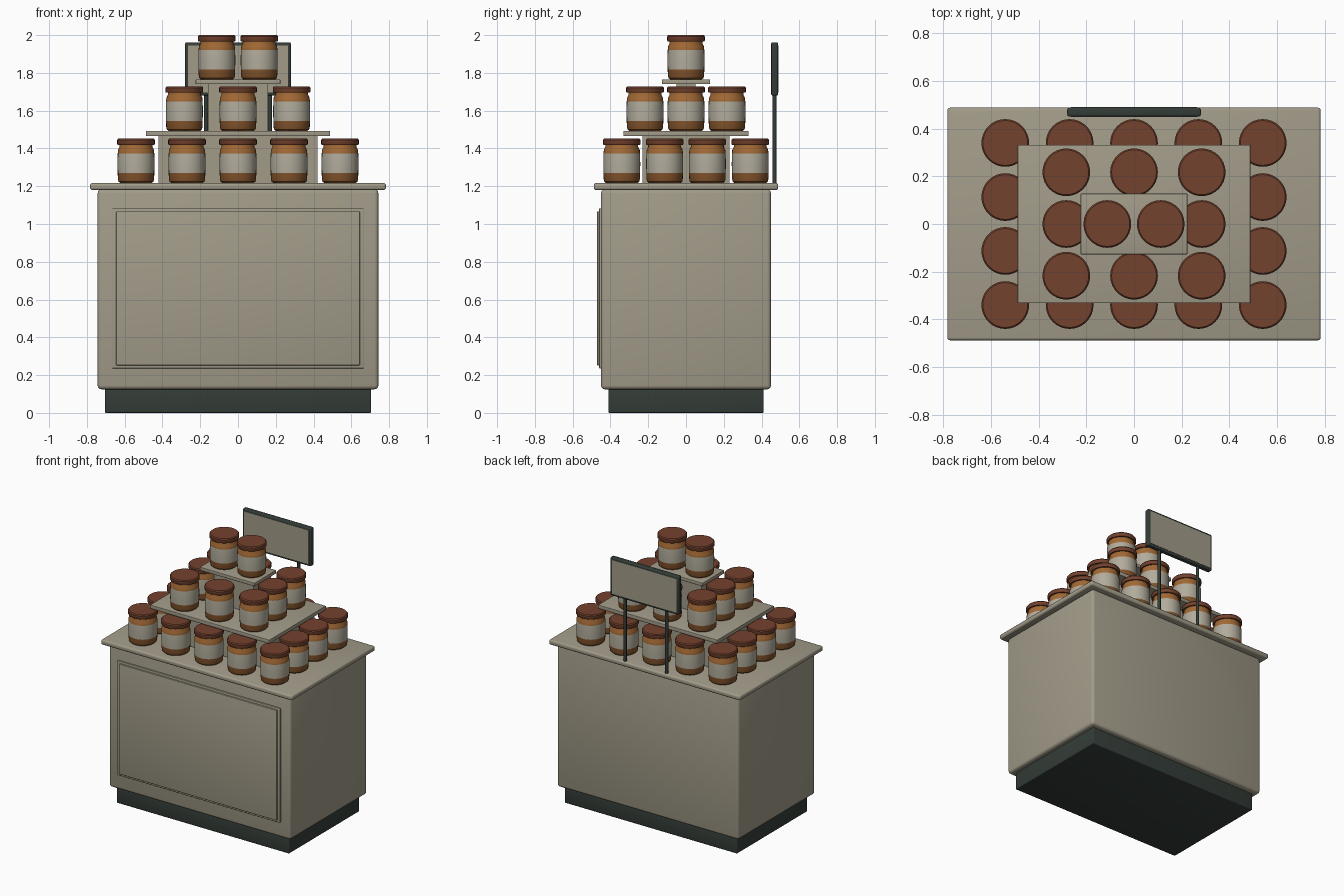
import bpy, bmesh, math
from mathutils import Vector

cube = bpy.data.objects.get("Cube")
if cube:
    bpy.data.objects.remove(cube, do_unlink=True)


def material(name, rgb):
    m = bpy.data.materials.new(name)
    m.use_nodes = True
    m.diffuse_color = (*rgb, 1)
    bsdf = next(n for n in m.node_tree.nodes if n.type == 'BSDF_PRINCIPLED')
    bsdf.inputs["Base Color"].default_value = (*rgb, 1)
    bsdf.inputs["Roughness"].default_value = 0.7
    return m


BEIGE = material("beige paint", (0.36, 0.33, 0.25))
DARK = material("dark green", (0.034, 0.046, 0.039))
LID = material("lid red brown", (0.175, 0.054, 0.027))
AMBER = material("amber preserve", (0.36, 0.14, 0.035))
BROWN = material("brown preserve", (0.22, 0.085, 0.024))
LABEL = material("label grey", (0.44, 0.41, 0.33))


def finish(name, bm, mats):
    mesh = bpy.data.meshes.new(name)
    bmesh.ops.recalc_face_normals(bm, faces=bm.faces)
    bm.to_mesh(mesh)
    bm.free()
    for m in mats:
        mesh.materials.append(m)
    ob = bpy.data.objects.new(name, mesh)
    bpy.context.collection.objects.link(ob)
    bpy.ops.object.select_all(action='DESELECT')
    ob.select_set(True)
    bpy.context.view_layer.objects.active = ob
    bpy.ops.object.shade_smooth_by_angle(angle=math.radians(35))
    return ob


def box(name, lo, hi, mat, bevel=0.0):
    """Box between two corners, with optional rounded edges."""
    lo, hi = Vector(lo), Vector(hi)
    bm = bmesh.new()
    bmesh.ops.create_cube(bm, size=1)
    for v in bm.verts:
        v.co = (lo + hi) / 2 + v.co * (hi - lo)
    if bevel:
        bmesh.ops.bevel(bm, geom=bm.edges[:], offset=bevel, segments=3,
                        profile=0.5, affect='EDGES')
    return finish(name, bm, [mat])


def slab(name, x, y, z0, z1, mat, bevel=0.0):
    """Box centred on the stand's axis, given half sizes."""
    return box(name, (-x, -y, z0), (x, y, z1), mat, bevel)


# Cabinet
slab("plinth", 0.705, 0.41, 0, 0.14, DARK, 0.006)
slab("cabinet_body", 0.743, 0.45, 0.125, 1.183, BEIGE, 0.02)
slab("countertop", 0.783, 0.488, 1.18, 1.217, BEIGE, 0.012)
box("front_panel_outer", (-0.665, -0.46, 0.235), (0.665, -0.44, 1.083), BEIGE, 0.004)
box("front_panel_inner", (-0.645, -0.471, 0.252), (0.645, -0.45, 1.067), BEIGE, 0.004)

# Stepped display shelves
slab("lower_riser", 0.42, 0.23, 1.21, 1.47, BEIGE)
slab("lower_shelf", 0.488, 0.332, 1.465, 1.493, BEIGE, 0.003)
slab("upper_riser", 0.16, 0.05, 1.49, 1.745, BEIGE)
slab("upper_shelf", 0.224, 0.127, 1.74, 1.765, BEIGE, 0.003)

# Sign on two posts
box("sign_frame", (-0.28, 0.451, 1.68), (0.28, 0.488, 1.962), DARK, 0.008)
for side, y in (("front", 0.451), ("back", 0.488)):
    box("sign_face_" + side, (-0.264, y - 0.002, 1.696),
        (0.264, y + 0.002, 1.946), BEIGE)
for side, x in (("right", -0.17), ("left", 0.17)):
    bm = bmesh.new()
    bmesh.ops.create_cone(bm, cap_ends=True, segments=12, radius1=0.011,
                          radius2=0.011, depth=0.48)
    bmesh.ops.translate(bm, verts=bm.verts, vec=(x, 0.468, 1.45))
    finish("sign_post_" + side, bm, [DARK])

# Jar turned from (radius, height, colour of the band above)
PROFILE = [(0.0, 0.0, 0), (0.084, 0.0, 0), (0.093, 0.008, 0), (0.096, 0.022, 0),
           (0.097, 0.052, 1), (0.098, 0.1, 1), (0.097, 0.155, 2),
           (0.095, 0.175, 2), (0.087, 0.192, 2), (0.087, 0.202, 3),
           (0.097, 0.202, 3), (0.1, 0.207, 3), (0.1, 0.228, 3),
           (0.094, 0.235, 3), (0.0, 0.235, 3)]
SEGMENTS = 32


def make_jar(name):
    bm = bmesh.new()
    rings = []
    for r, z, _ in PROFILE:
        n = SEGMENTS if r else 1
        rings.append([bm.verts.new((r * math.cos(math.tau * i / n),
                                    r * math.sin(math.tau * i / n), z))
                      for i in range(n)])
    for (a, b), (_, _, colour) in zip(zip(rings, rings[1:]), PROFILE):
        for i in range(SEGMENTS):
            j = i + 1
            corners = [a[i % len(a)], a[j % len(a)], b[j % len(b)], b[i % len(b)]]
            face = bm.faces.new(list(dict.fromkeys(corners)))
            face.material_index = colour
    return finish(name, bm, [BROWN, LABEL, AMBER, LID])


# Jar positions: rings of jars around each riser, a pair on top
spots = []
for y in (-0.34, -0.113, 0.113, 0.34):
    columns = (-2, -1, 0, 1, 2) if abs(y) > 0.2 else (-2, 2)
    spots += [(c * 0.27, y, 1.217) for c in columns]
for y in (-0.217, 0, 0.217):
    columns = (-1, 0, 1) if y else (-1, 1)
    spots += [(c * 0.284, y, 1.493) for c in columns]
spots += [(-0.112, 0, 1.765), (0.112, 0, 1.765)]

first = make_jar("jar")
first.location = spots[0]
for spot in spots[1:]:
    jar = first.copy()
    jar.location = spot
    bpy.context.collection.objects.link(jar)
